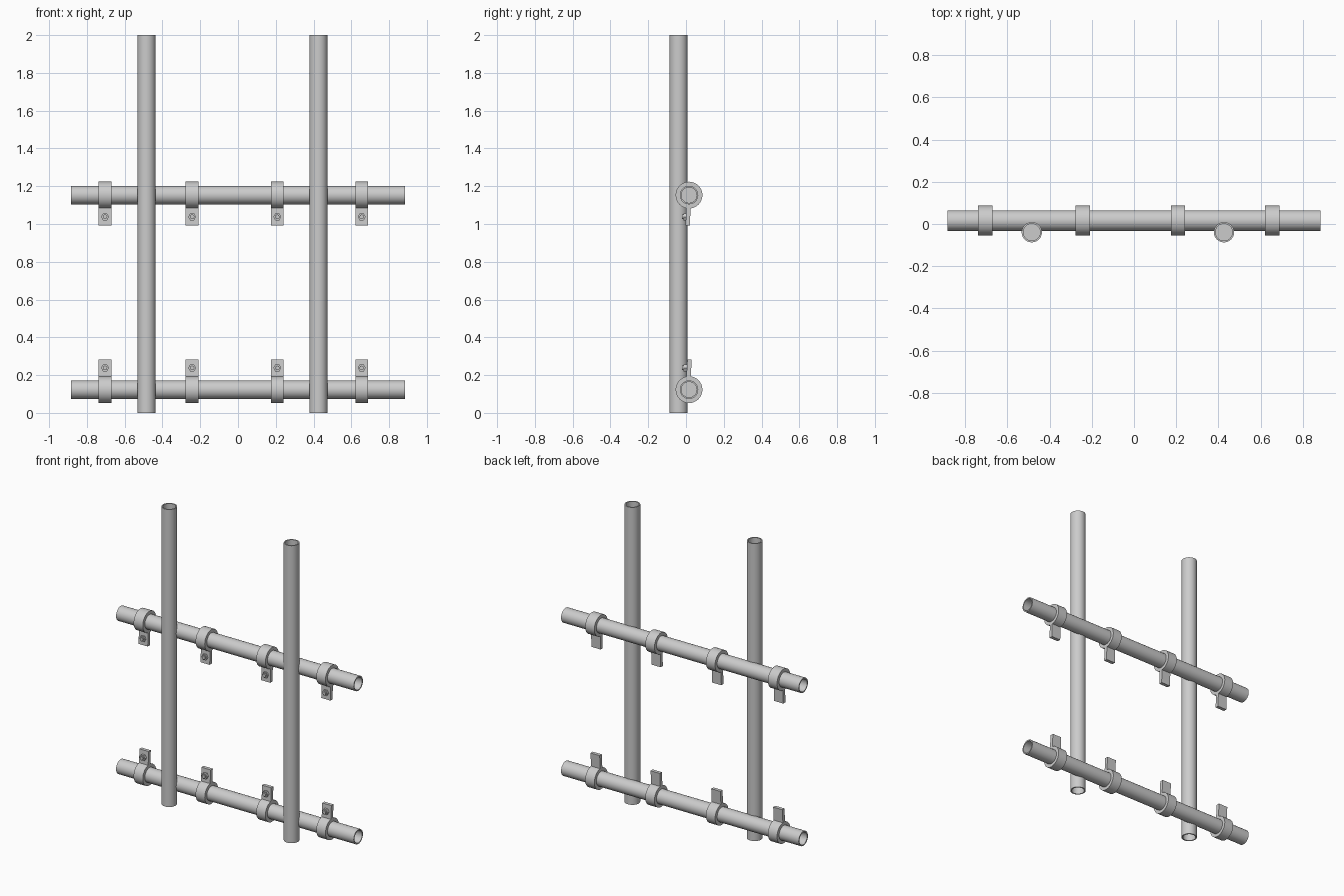
import bpy, bmesh, math
from mathutils import Matrix

if "Cube" in bpy.data.objects:
    bpy.data.objects.remove(bpy.data.objects["Cube"])

SEG = 32
BAR_Y, POST_Y = 0.016, -0.039
X_AXIS = Matrix.Rotation(math.pi / 2, 4, 'Y')
Y_AXIS = Matrix.Rotation(math.pi / 2, 4, 'X')   # local +z points to the front


def finish(bm, name, matrix):
    bmesh.ops.remove_doubles(bm, verts=bm.verts, dist=1e-5)
    bmesh.ops.recalc_face_normals(bm, faces=bm.faces)
    mesh = bpy.data.meshes.new(name)
    bm.to_mesh(mesh)
    bm.free()
    mesh.shade_smooth()
    mesh.set_sharp_from_angle(angle=math.radians(30))
    obj = bpy.data.objects.new(name, mesh)
    obj.matrix_world = matrix
    bpy.context.collection.objects.link(obj)
    return obj


def lathe(name, profile, loc, rot=Matrix(), seg=SEG):
    """Spin an (r, z) profile around local z."""
    bm = bmesh.new()
    vs = [bm.verts.new((r, 0, z)) for r, z in profile]
    es = [bm.edges.new(p) for p in zip(vs, vs[1:])]
    bmesh.ops.spin(bm, geom=vs + es, cent=(0, 0, 0), axis=(0, 0, 1),
                   angle=2 * math.pi, steps=seg)
    return finish(bm, name, Matrix.Translation(loc) @ rot)


def pipe(name, r, length, loc, rot=Matrix()):
    h, ri, d = length / 2, r - 0.008, 0.15
    lathe(name, [(0, d - h), (ri, d - h), (ri, -h), (r, -h),
                 (r, h), (ri, h), (ri, h - d), (0, h - d)], loc, rot)


def clamp(x, z, side, lean):
    # ring around the bar
    w, ri, ro = 0.034, 0.048, 0.071
    lathe("clamp_ring", [(ri, -w), (ro, -w), (ro, w), (ri, w), (ri, -w)],
          (x, BAR_Y, z), X_AXIS)
    # flat tab, slightly leaning at its free end
    bm = bmesh.new()
    bmesh.ops.create_cube(bm, size=1)
    for v in bm.verts:
        v.co.x *= 0.068
        v.co.y = v.co.y * 0.023 + (lean if v.co.z * side > 0 else 0)
        v.co.z *= 0.1
    finish(bm, "clamp_tab", Matrix.Translation((x, 0.013, z + side * 0.110)))
    # hexagonal nut and bolt end on the front
    zb = z + side * 0.115
    lathe("clamp_nut", [(0, -0.005), (0.021, -0.005), (0.021, 0.012), (0, 0.012)],
          (x, 0.0, zb), Y_AXIS, 6)
    lathe("clamp_bolt", [(0, -0.005), (0.012, -0.005), (0.012, 0.02), (0, 0.02)],
          (x, 0.0, zb), Y_AXIS, 16)


# upright posts
for x in (-0.484, 0.426):
    pipe("upright_post", 0.048, 2.0, (x, POST_Y, 1.0))

# horizontal bars, each with four clamps facing the other bar
for z, side, lean in ((0.123, 1, 0.006), (1.153, -1, -0.004)):
    pipe("cross_bar", 0.049, 1.768, (0, BAR_Y, z), X_AXIS)
    for x in (-0.704, -0.243, 0.208, 0.655):
        clamp(x, z, side, lean)
